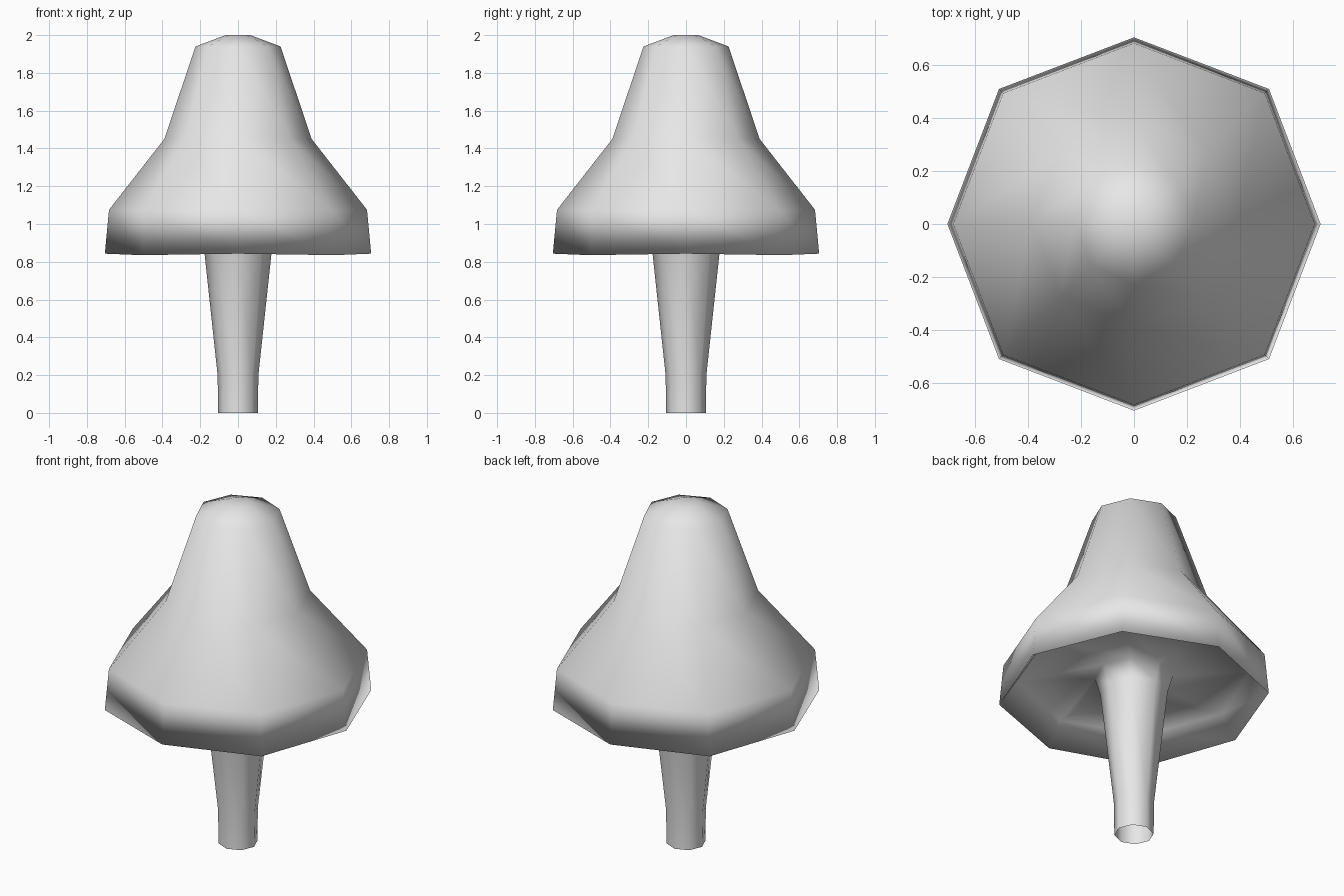
import bpy
import bmesh
from math import cos, sin, pi

SIDES = 8

cube = bpy.data.objects.get("Cube")
if cube:
    bpy.data.objects.remove(cube, do_unlink=True)

# Single plain grey
grey = bpy.data.materials.new("light_grey")
grey.use_nodes = True
colour = (0.8, 0.8, 0.8, 1.0)
grey.diffuse_color = colour
grey.node_tree.nodes["Principled BSDF"].inputs["Base Color"].default_value = colour

# Each profile point: radius, height
cap_top = [(0.065, 2.0), (0.225, 1.94), (0.39, 1.45), (0.683, 1.075), (0.705, 0.843)]
underside = [(0.61, 0.97), (0.21, 0.97)]
stem = [(0.18, 0.87), (0.108, 0.2), (0.105, 0.0)]


def add_ring(bm, radius, height):
    """Octagon ring; the wide rings bulge slightly on the diagonals."""
    ring = []
    for i in range(SIDES):
        diagonal = i % 2 and radius > 0.5
        r = radius * 1.023 if diagonal else radius
        z = height - 0.008 if diagonal and height < 0.9 else height
        a = 2 * pi * i / SIDES
        ring.append(bm.verts.new((r * cos(a), r * sin(a), z)))
    return ring


def lathe(name, profile):
    """Revolve the profile downwards, closed at the top and open at the foot."""
    bm = bmesh.new()
    rings = [add_ring(bm, r, z) for r, z in profile]
    bm.faces.new(rings[0])
    for upper, lower in zip(rings, rings[1:]):
        for i in range(SIDES):
            j = (i + 1) % SIDES
            bm.faces.new((upper[i], lower[i], lower[j], upper[j]))
    for face in bm.faces:
        face.smooth = True
    mesh = bpy.data.meshes.new(name)
    bm.to_mesh(mesh)
    bm.free()
    mesh.materials.append(grey)
    obj = bpy.data.objects.new(name, mesh)
    bpy.context.collection.objects.link(obj)
    return obj


# Cap, hollow underside and stem form one continuous smooth surface
lathe("mushroom_cap_and_stem", cap_top + underside + stem)
